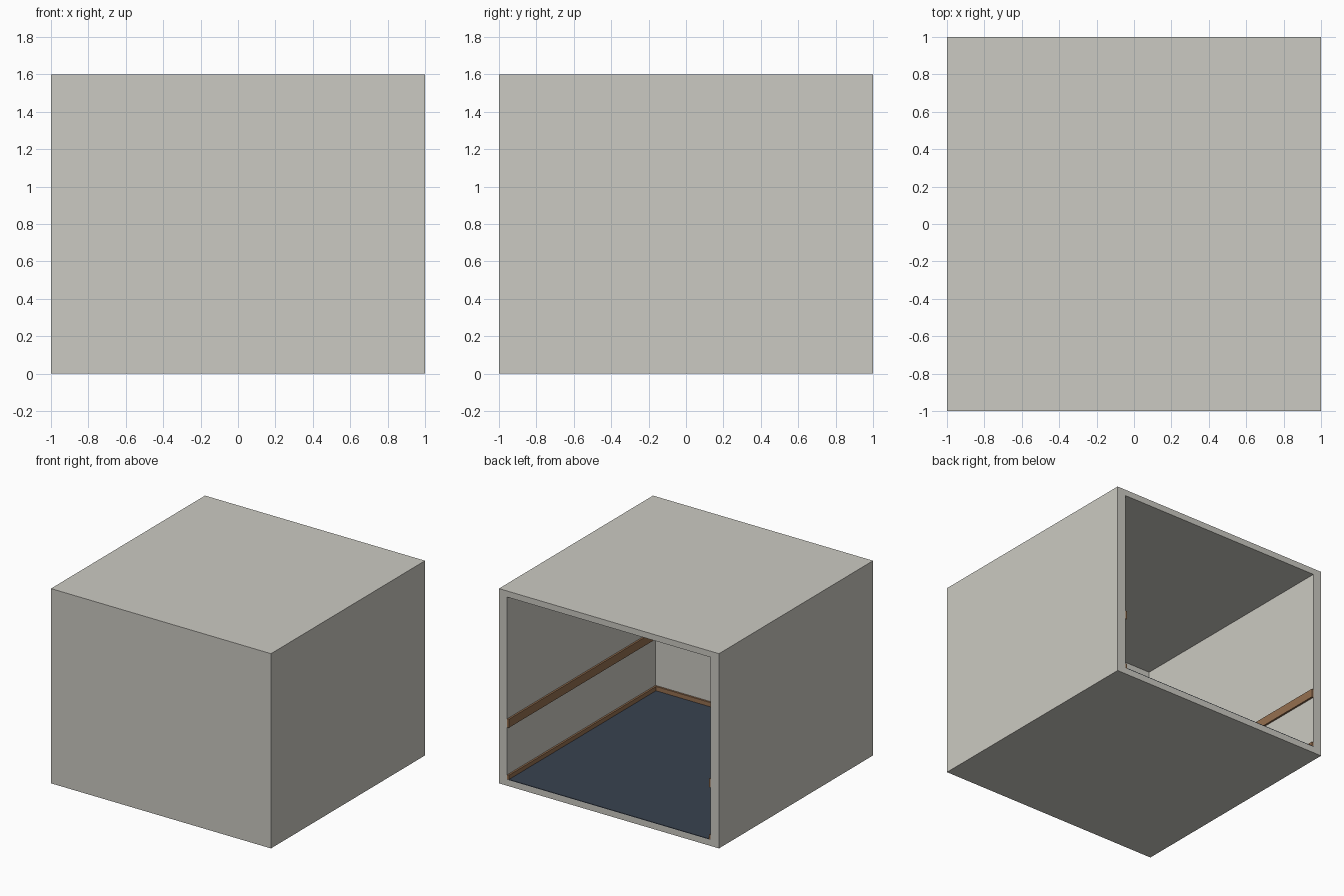
import bpy

cube = bpy.data.objects.get("Cube")
if cube:
    bpy.data.objects.remove(cube)


def material(name, rgb):
    mat = bpy.data.materials.new(name)
    mat.use_nodes = True
    mat.diffuse_color = (*rgb, 1)
    mat.node_tree.nodes["Principled BSDF"].inputs["Base Color"].default_value = (*rgb, 1)
    return mat


plaster = material("warm grey plaster", (0.60, 0.59, 0.54))
wood = material("brown wood", (0.30, 0.16, 0.08))
carpet = material("dark blue carpet", (0.04, 0.055, 0.08))


def box(name, low, high, mat):
    """Box between two opposite corners."""
    bpy.ops.mesh.primitive_cube_add(
        size=1, location=[(a + b) / 2 for a, b in zip(low, high)])
    obj = bpy.context.object
    obj.name = obj.data.name = name
    obj.scale = [b - a for a, b in zip(low, high)]
    bpy.ops.object.transform_apply(location=False, rotation=False, scale=True)
    obj.data.materials.append(mat)
    return obj


WALL, SLAB, HEIGHT = 0.075, 0.05, 1.6
INNER = 1 - WALL

# Room shell: a solid block hollowed out through the open back
shell = box("room_shell", (-1, -1, 0), (1, 1, HEIGHT), plaster)
cutter = box("room_cutter", (-INNER, -INNER, SLAB), (INNER, 1.5, HEIGHT - SLAB), plaster)
cut = shell.modifiers.new("hollow", 'BOOLEAN')
cut.object = cutter
cut.solver = 'EXACT'
bpy.context.view_layer.objects.active = shell
bpy.ops.object.modifier_apply(modifier=cut.name)
bpy.data.objects.remove(cutter)

# Carpet over the floor
box("carpet", (-INNER, -INNER, SLAB), (INNER, 1, SLAB + 0.005), carpet)

# Skirting boards and chair rails along the three walls
for name, bottom, top, depth in (("skirting", SLAB, 0.09, 0.015),
                                 ("chair_rail", 0.48, 0.55, 0.015)):
    edge = INNER - depth
    box(name + "_front", (-INNER, -INNER, bottom), (INNER, -edge, top), wood)
    box(name + "_left", (edge, -edge, bottom), (INNER, 1, top), wood)
    box(name + "_right", (-INNER, -edge, bottom), (-edge, 1, top), wood)
